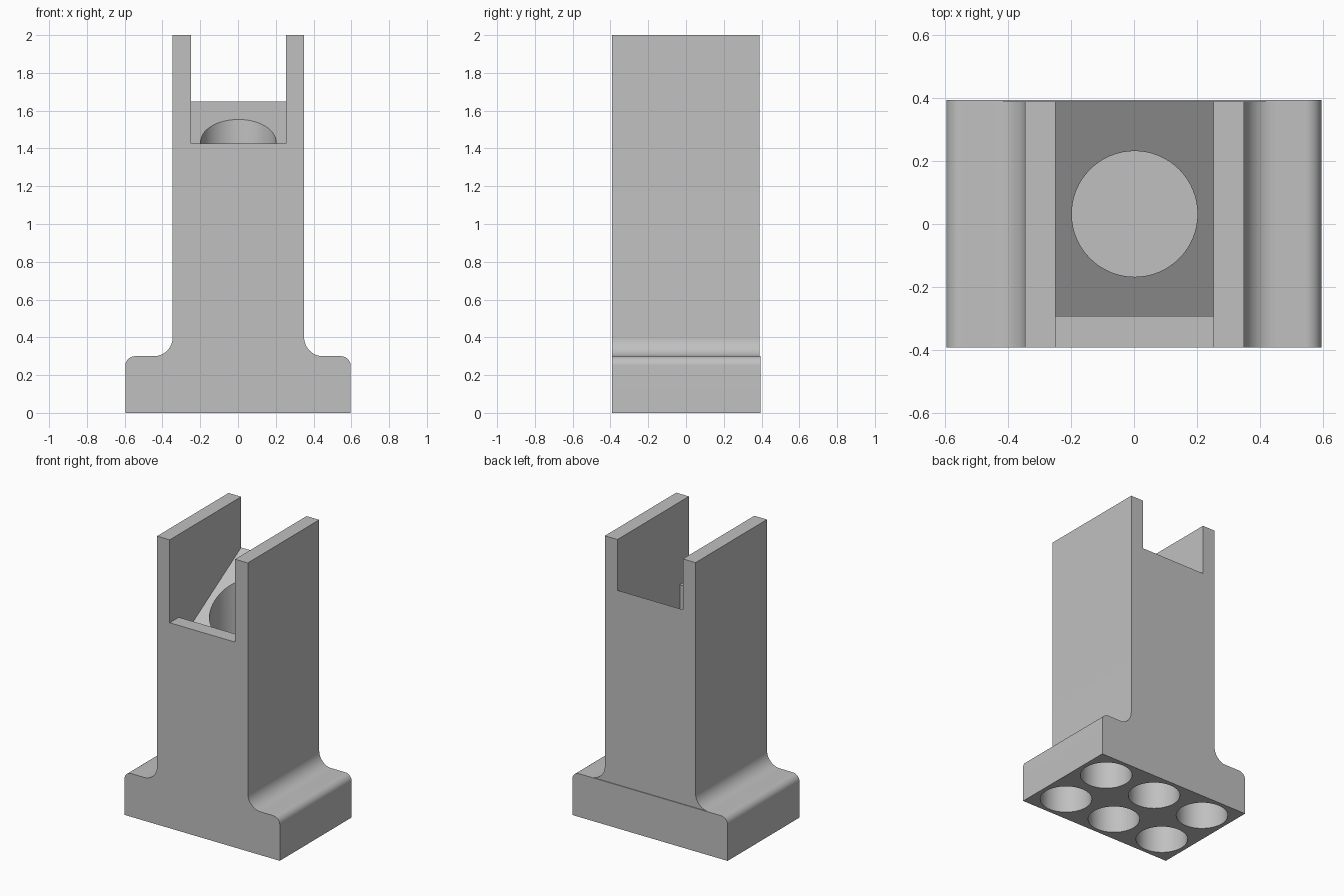
import bpy, bmesh, math
from mathutils import Vector

cube = bpy.data.objects.get("Cube")
if cube:
    bpy.data.objects.remove(cube, do_unlink=True)

grey = bpy.data.materials.new("plain grey")
grey.use_nodes = True
colour = (0.53, 0.53, 0.53, 1)
grey.diffuse_color = colour
grey.node_tree.nodes["Principled BSDF"].inputs["Base Color"].default_value = colour


def prism(name, points, offset):
    """Closed prism: polygon of 3D points swept along offset."""
    bm = bmesh.new()
    face = bm.faces.new([bm.verts.new(p) for p in points])
    swept = bmesh.ops.extrude_face_region(bm, geom=[face])["geom"]
    verts = [v for v in swept if isinstance(v, bmesh.types.BMVert)]
    bmesh.ops.translate(bm, verts=verts, vec=Vector(offset))
    bmesh.ops.recalc_face_normals(bm, faces=bm.faces)
    mesh = bpy.data.meshes.new(name)
    bm.to_mesh(mesh)
    bm.free()
    mesh.materials.append(grey)
    obj = bpy.data.objects.new(name, mesh)
    bpy.context.collection.objects.link(obj)
    return obj


def arc(cx, cz, r, start, end, steps=12):
    angles = [math.radians(start + (end - start) * i / steps) for i in range(steps + 1)]
    return [(cx + r * math.cos(a), cz + r * math.sin(a)) for a in angles]


def mirrored(half):
    return half + [(-x, z) for x, z in reversed(half)]


def cylinder(name, x, y, z, r, height, sides=64):
    circle = [(cx, cy, z) for cx, cy in arc(x, y, r, 0, 360, sides)[:-1]]
    return prism(name, circle, (0, 0, height))


def cut(obj, cutter):
    mod = obj.modifiers.new("cut", 'BOOLEAN')
    mod.operation = 'DIFFERENCE'
    mod.solver = 'EXACT'
    mod.object = cutter
    bpy.context.view_layer.objects.active = obj
    bpy.ops.object.modifier_apply(modifier=mod.name)
    bpy.data.objects.remove(cutter, do_unlink=True)


FRONT, BACK = -0.393, 0.395

# Base block with rounded upper edges
base_half = [(0.596, 0)] + arc(0.546, 0.25, 0.05, 0, 90)
base = prism("base", [(x, FRONT, z) for x, z in mirrored(base_half)],
             (0, BACK - FRONT, 0))

# Six round pockets in the underside
for x in (-0.4, 0, 0.4):
    for y in (-0.2, 0.2):
        cut(base, cylinder("pocket_cutter", x, y, -0.1, 0.165, 0.3))

# Upright with concave fillets, its back a hair in front of the base's
column_half = [(0.448, 0.3)] + arc(0.448, 0.4, 0.1, 270, 180)[1:] + [(0.348, 2)]
column = prism("column", [(x + 0.002, FRONT, z) for x, z in mirrored(column_half)],
               (0, 0.39 - FRONT, 0))

# Slot between the cheeks: front lip, then a floor sloping up to the back
slot = [(-0.5, 2.2), (-0.5, 1.425), (-0.293, 1.425), (-0.293, 1.24),
        (0.39, 1.648), (0.5, 1.714), (0.5, 2.2)]
cut(column, prism("slot_cutter", [(-0.249, y, z) for y, z in slot], (0.502, 0, 0)))

# Vertical bore in the sloping floor
cut(column, cylinder("bore_cutter", 0.002, 0.032, 0.6, 0.2, 1.2))

for obj in (base, column):
    bpy.ops.object.select_all(action='DESELECT')
    obj.select_set(True)
    bpy.context.view_layer.objects.active = obj
    bpy.ops.object.shade_smooth_by_angle(angle=math.radians(30))
